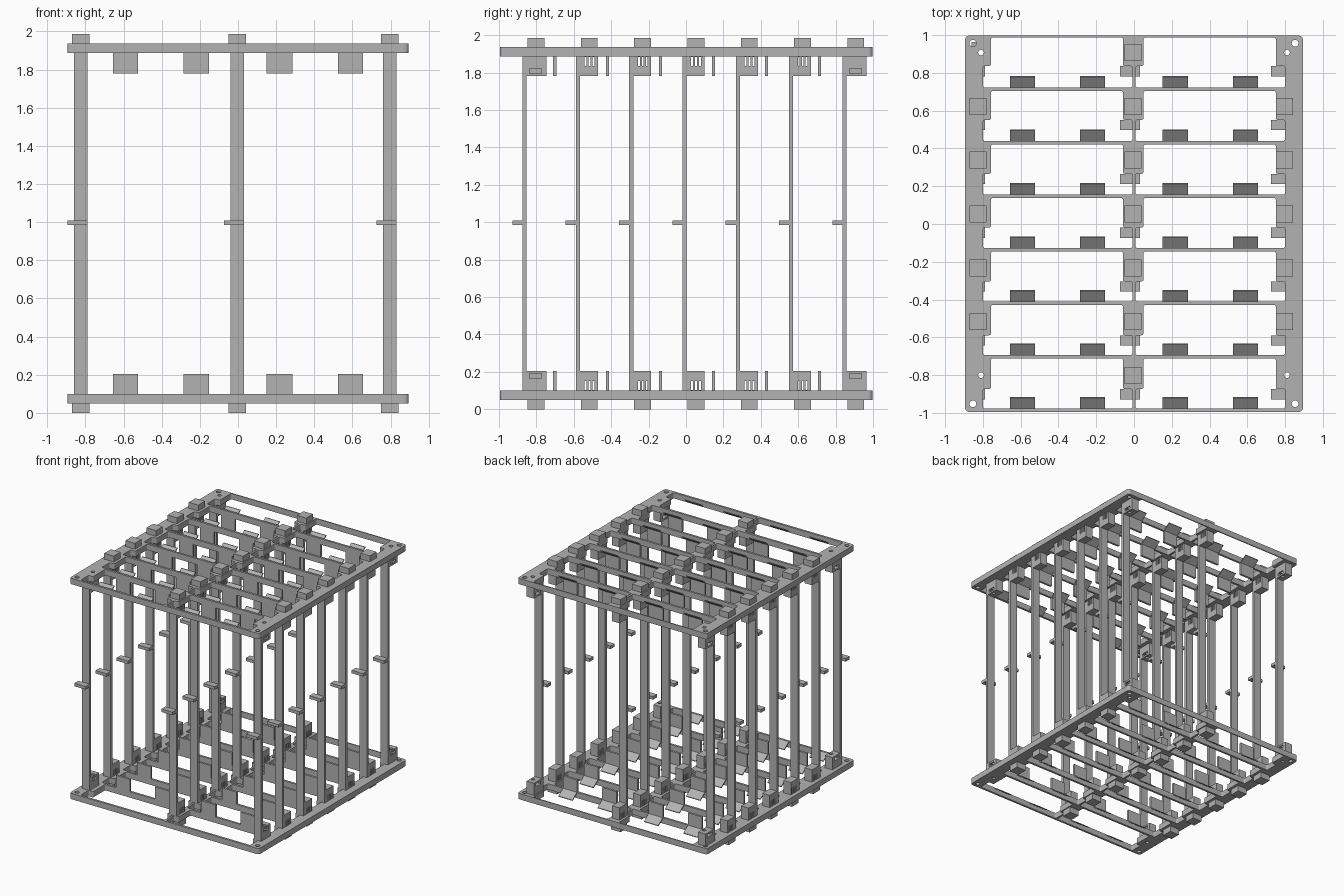
import bpy, bmesh
from mathutils import Matrix

cube = bpy.data.objects.get("Cube")
if cube:
    bpy.data.objects.remove(cube)

# One grey plastic for everything
grey = bpy.data.materials.new("mid_grey")
grey.use_nodes = True
COLOUR = (0.45, 0.45, 0.45, 1)
grey.diffuse_color = COLOUR
grey.node_tree.nodes["Principled BSDF"].inputs["Base Color"].default_value = COLOUR

HEIGHT = 1.986
PLATE_LOW, PLATE_TOP = 0.05, 0.10
BLOCK_TOP = 0.205
ROWS = range(7)
COLUMNS = (-0.825, -0.004, 0.796)          # post centres


def post_y(row):
    return -0.874 + 0.285 * row            # front face of a post


def bar_y(row):
    return -0.986 + 0.2833 * row           # centre of a cross bar


def finish(name, bm):
    bmesh.ops.recalc_face_normals(bm, faces=bm.faces)
    mesh = bpy.data.meshes.new(name)
    bm.to_mesh(mesh)
    bm.free()
    mesh.materials.append(grey)
    obj = bpy.data.objects.new(name, mesh)
    bpy.context.collection.objects.link(obj)
    return obj


def add_box(bm, x, y, z):
    """Box from three (low, high) ranges."""
    size = Matrix.Diagonal((x[1] - x[0], y[1] - y[0], z[1] - z[0], 1))
    centre = Matrix.Translation((sum(x) / 2, sum(y) / 2, sum(z) / 2))
    bmesh.ops.create_cube(bm, size=1, matrix=centre @ size)


def boxes(name, ranges):
    bm = bmesh.new()
    for r in ranges:
        add_box(bm, *r)
    return finish(name, bm)


def add_prism(bm, points, shift):
    face = bm.faces.new([bm.verts.new(p) for p in points])
    grown = bmesh.ops.extrude_face_region(bm, geom=[face])["geom"]
    bmesh.ops.translate(bm, vec=shift, verts=[g for g in grown if isinstance(g, bmesh.types.BMVert)])


def round_uprights(bm, radius):
    edges = [e for e in bm.edges if abs(e.verts[0].co.z - e.verts[1].co.z) > 0.01]
    bmesh.ops.bevel(bm, geom=edges, offset=radius, segments=3, affect='EDGES', profile=0.5)


def cut(obj, cutter):
    cutter.hide_render = True
    mod = obj.modifiers.new("cut", 'BOOLEAN')
    mod.operation, mod.object, mod.solver = 'DIFFERENCE', cutter, 'EXACT'
    bpy.context.view_layer.objects.active = obj
    bpy.ops.object.modifier_apply(modifier=mod.name)
    bpy.data.objects.remove(cutter)


def hole_cutter(spots, radius):
    bm = bmesh.new()
    for x, y in spots:
        bmesh.ops.create_cone(bm, cap_ends=True, segments=16, radius1=radius, radius2=radius,
                              depth=0.6, matrix=Matrix.Translation((x, y, 0.1)))
    return finish("hole_cutter", bm)


# Plate: rounded slab with a two-by-seven grid of stepped openings
bm = bmesh.new()
add_box(bm, (-0.894, 0.894), (-0.995, 0.997), (PLATE_LOW, PLATE_TOP))
round_uprights(bm, 0.02)
plate = finish("bottom_plate", bm)

bm = bmesh.new()
for row in ROWS:
    low, step, high = bar_y(row) + 0.009, post_y(row), bar_y(row + 1) - 0.009
    for wide, narrow in (((-0.80, -0.008), (-0.757, -0.058)), ((0.008, 0.80), (0.05, 0.751))):
        outline = [(wide[0], low), (wide[1], low), (wide[1], step), (narrow[1], step),
                   (narrow[1], high), (narrow[0], high), (narrow[0], step), (wide[0], step)]
        add_prism(bm, [(x, y, 0) for x, y in outline], (0, 0, 0.2))
round_uprights(bm, 0.01)
cut(plate, finish("cell_cutter", bm))

screw_spots = [(x, y) for x in (-0.81, 0.81) for y in (-0.80, 0.908)]
cut(plate, hole_cutter(screw_spots, 0.015))
cut(plate, hole_cutter([(x, y) for x in (-0.853, 0.853) for y in (-0.952, 0.957)], 0.018))

# Sockets behind the post ends: clip sockets, and screw sockets at the corners
clip_sockets, clip_slots, screw_sockets, nut_slots, pegs = [], [], [], [], []
for row in ROWS:
    y = post_y(row)
    for col, x in enumerate(COLUMNS):
        span = (x - 0.035, x + 0.035)
        through = (x - 0.06, x + 0.06)
        if row in (0, 6) and col != 1:
            screw_sockets.append((span, (y, y + 0.128), (PLATE_TOP, BLOCK_TOP)))
            nut_slots.append((through, (y + 0.038, y + 0.102), (0.165, 0.19)))
        else:
            clip_sockets.append((span, (y, y + 0.118), (PLATE_TOP, BLOCK_TOP)))
            for dy in (0.047, 0.068, 0.089):
                clip_slots.append((through, (y + dy, y + dy + 0.01), (0.102, 0.15)))
            pegs.append(((x - 0.045, x + 0.045), (y + 0.027, y + 0.117), (0, PLATE_LOW)))
clip_block = boxes("bottom_clip_sockets", clip_sockets)
cut(clip_block, boxes("clip_cutter", clip_slots))
screw_block = boxes("bottom_screw_sockets", screw_sockets)
cut(screw_block, boxes("nut_cutter", nut_slots))
cut(screw_block, hole_cutter(screw_spots, 0.015))
peg_set = boxes("bottom_pegs", pegs)

# Upright tabs on the inner bars, and sloping guide flaps behind every bar
flap_spans = [(-0.656, -0.524), (-0.287, -0.153), (0.15, 0.286), (0.524, 0.656)]
tabs = boxes("bottom_tabs", [(s, (bar_y(r) - 0.009, bar_y(r) + 0.009), (PLATE_TOP, BLOCK_TOP))
                             for r in ROWS if r for s in flap_spans])
bm = bmesh.new()
for row in ROWS:
    y = bar_y(row) + 0.008
    for x0, x1 in flap_spans:
        side = [(y, 0.10), (y, 0.09), (y + 0.056, 0.05), (y + 0.062, 0.05), (y + 0.062, 0.056)]
        add_prism(bm, [(x0, py, pz) for py, pz in side], (x1 - x0, 0, 0))
flaps = finish("bottom_guide_flaps", bm)

# Top end is the bottom end mirrored in height
for obj in (plate, clip_block, screw_block, peg_set, tabs, flaps):
    top = obj.copy()
    top.data = obj.data.copy()
    top.name = obj.name.replace("bottom", "top")
    top.data.transform(Matrix.Translation((0, 0, HEIGHT)) @ Matrix.Diagonal((1, 1, -1, 1)))
    top.data.flip_normals()
    bpy.context.collection.objects.link(top)

# Flat posts, each with a small finger at mid height
grid = [(x, post_y(r)) for r in ROWS for x in COLUMNS]
boxes("posts", [((x - 0.035, x + 0.035), (y, y + 0.022), (PLATE_TOP, HEIGHT - PLATE_TOP))
                for x, y in grid])
boxes("post_fingers", [((x - 0.07, x + 0.035), (y - 0.054, y), (0.984, 1.01)) for x, y in grid])
